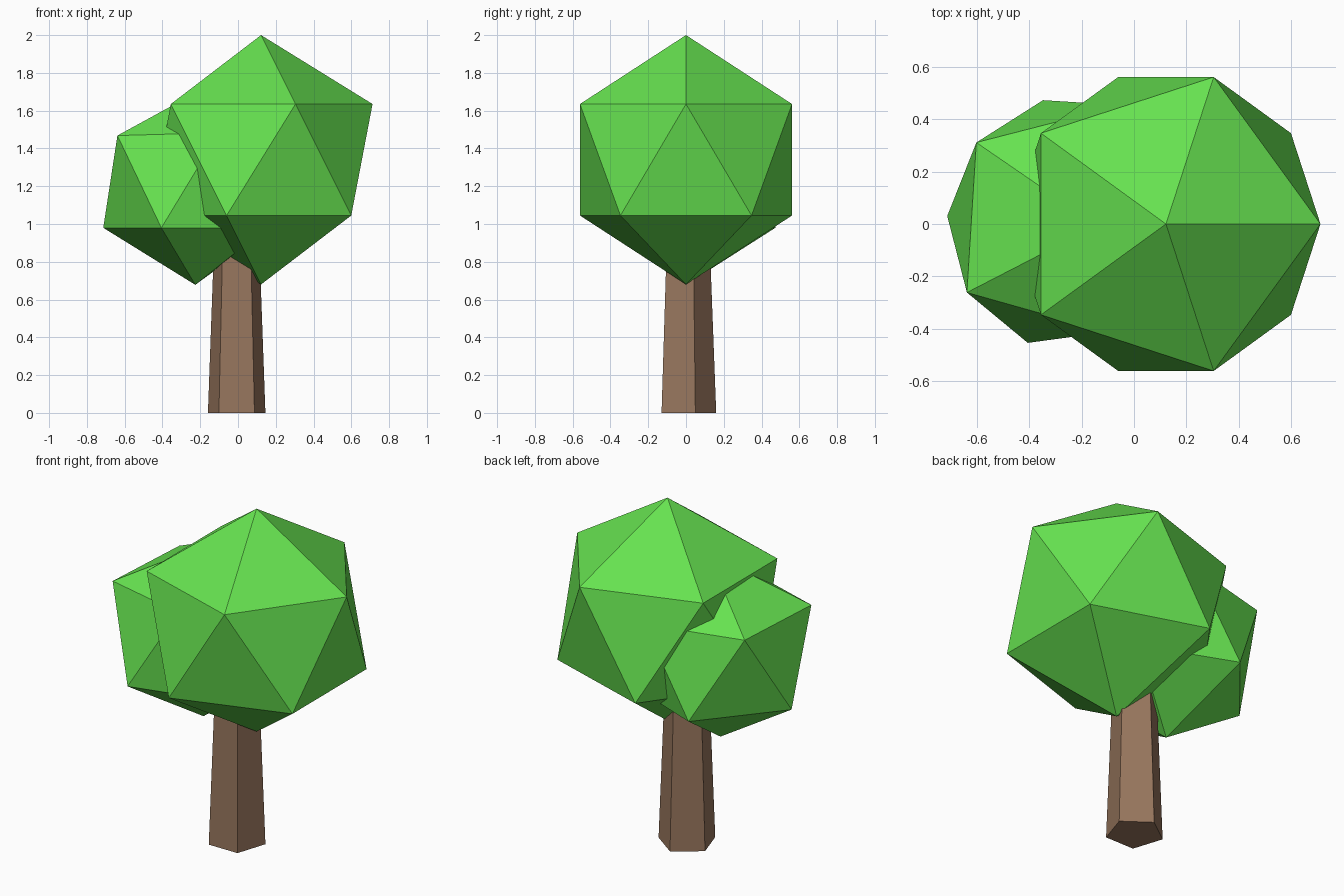
import bpy
import math
from mathutils import Vector

if "Cube" in bpy.data.objects:
    bpy.data.objects.remove(bpy.data.objects["Cube"])


def material(name, rgb):
    mat = bpy.data.materials.new(name)
    mat.diffuse_color = (*rgb, 1)
    mat.use_nodes = True
    mat.node_tree.nodes["Principled BSDF"].inputs["Base Color"].default_value = mat.diffuse_color
    return mat


green = material("leaf_green", (0.133, 0.76, 0.08))
brown = material("bark_brown", (0.31, 0.18, 0.11))


def finish(name, mat):
    obj = bpy.context.object
    obj.name = name
    obj.data.materials.append(mat)
    return obj


def crown(name, radius, centre, turn=0.0):
    bpy.ops.mesh.primitive_ico_sphere_add(
        subdivisions=1, radius=radius, location=centre,
        rotation=(0, 0, math.radians(turn)))
    return finish(name, green)


def nudge(obj, near, offset):
    """Move the vertex lying closest to a local point."""
    vert = min(obj.data.vertices, key=lambda v: (v.co - Vector(near)).length)
    vert.co += Vector(offset)


# Tapered five-sided trunk, its top hidden inside the crown
bpy.ops.mesh.primitive_cone_add(
    vertices=5, radius1=0.16, radius2=0.122, depth=1.0, location=(-0.007, 0, 0.5))
finish("trunk", brown)

# Main crown
crown("large_crown", 0.66, (0.122, 0, 1.34))

# Side crown, slightly uneven where it meets the main crown
side = crown("small_crown", 0.546, (-0.226, 0, 1.224), -3.6)
nudge(side, (0, 0, 0.55), (0.085, 0, -0.03))
nudge(side, (0.15, -0.46, 0.24), (0, 0.06, 0.015))
